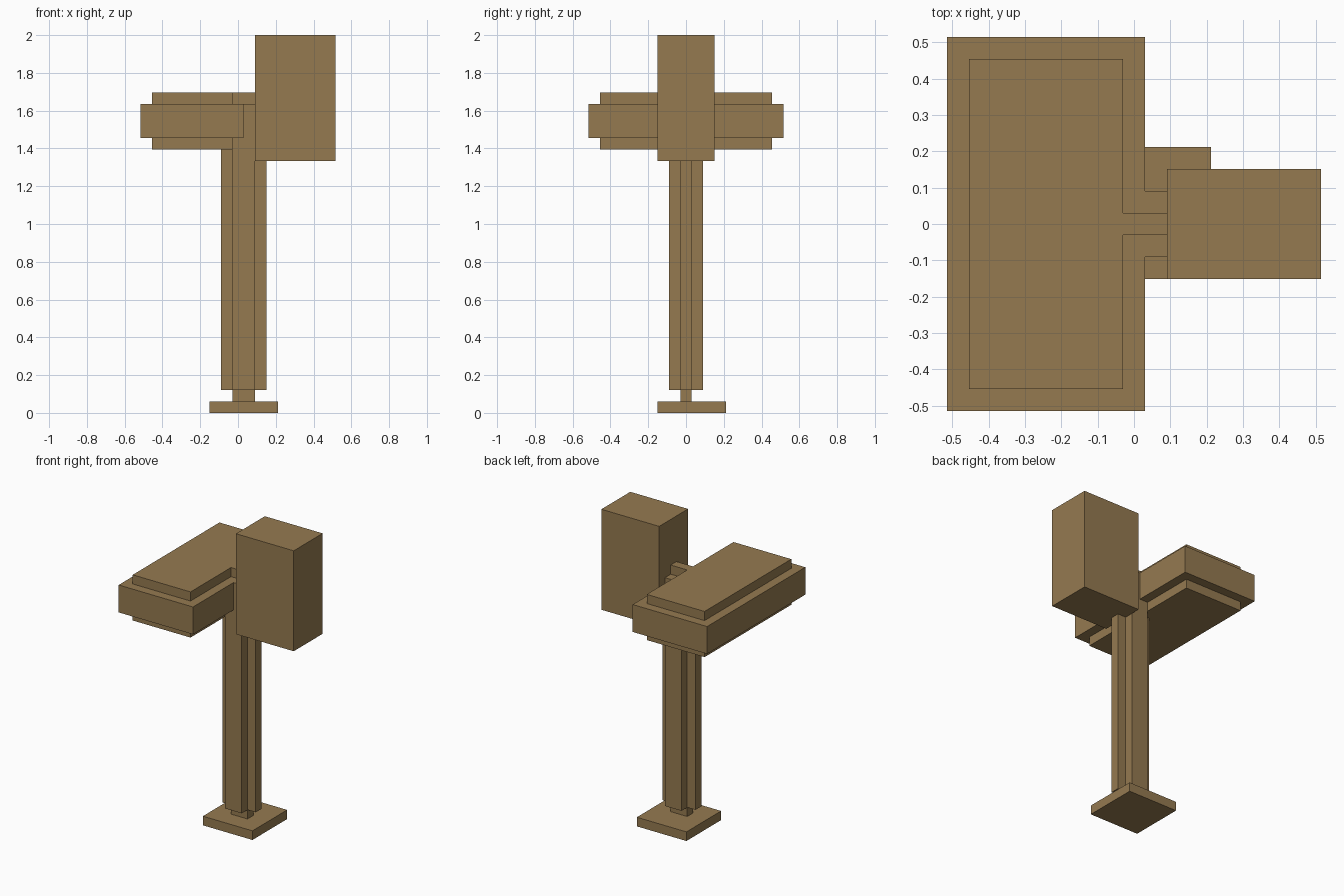
import bpy
import bmesh

if "Cube" in bpy.data.objects:
    bpy.data.objects.remove(bpy.data.objects["Cube"], do_unlink=True)

# The model sits on a regular grid, 33 units tall
U = 2 / 33

wood = bpy.data.materials.new("brown wood")
wood.use_nodes = True
COLOUR = (0.30, 0.195, 0.081, 1)
wood.diffuse_color = COLOUR
wood.node_tree.nodes["Principled BSDF"].inputs["Base Color"].default_value = COLOUR


def prism(name, outline, z0, z1):
    """Extrude a flat outline (grid units) from z0 up to z1."""
    bm = bmesh.new()
    face = bm.faces.new([bm.verts.new((x * U, y * U, z0 * U)) for x, y in outline])
    top = bmesh.ops.extrude_face_region(bm, geom=[face])["geom"]
    bmesh.ops.translate(bm, vec=(0, 0, (z1 - z0) * U),
                        verts=[v for v in top if isinstance(v, bmesh.types.BMVert)])
    bmesh.ops.recalc_face_normals(bm, faces=bm.faces)
    mesh = bpy.data.meshes.new(name)
    bm.to_mesh(mesh)
    bm.free()
    mesh.materials.append(wood)
    obj = bpy.data.objects.new(name, mesh)
    bpy.context.collection.objects.link(obj)
    return obj


def box(name, x0, x1, y0, y1, z0, z1):
    return prism(name, [(x0, y0), (x1, y0), (x1, y1), (x0, y1)], z0, z1)


# Foot plate and the core rising through the post
box("foot_plate", -2.5, 3.5, -2.5, 3.5, 0, 1)
box("post_core", -0.5, 1.5, -0.5, 0.5, 1, 28)

# Post with a plus-shaped section
half = [(-1.5, -0.5), (-0.5, -0.5), (-0.5, -1.5), (1.5, -1.5), (1.5, -0.5), (2.5, -0.5)]
prism("cross_post", half + [(x, -y) for x, y in reversed(half)], 2, 27)

# Wide head: thick core with a wider band around it
box("head_core", -7.5, -0.5, -7.5, 7.5, 23, 28)
box("head_band", -8.5, 0.5, -8.5, 8.5, 24, 27)

# Tall block on the opposite side
box("side_block", 1.5, 8.5, -2.5, 2.5, 22, 33)
